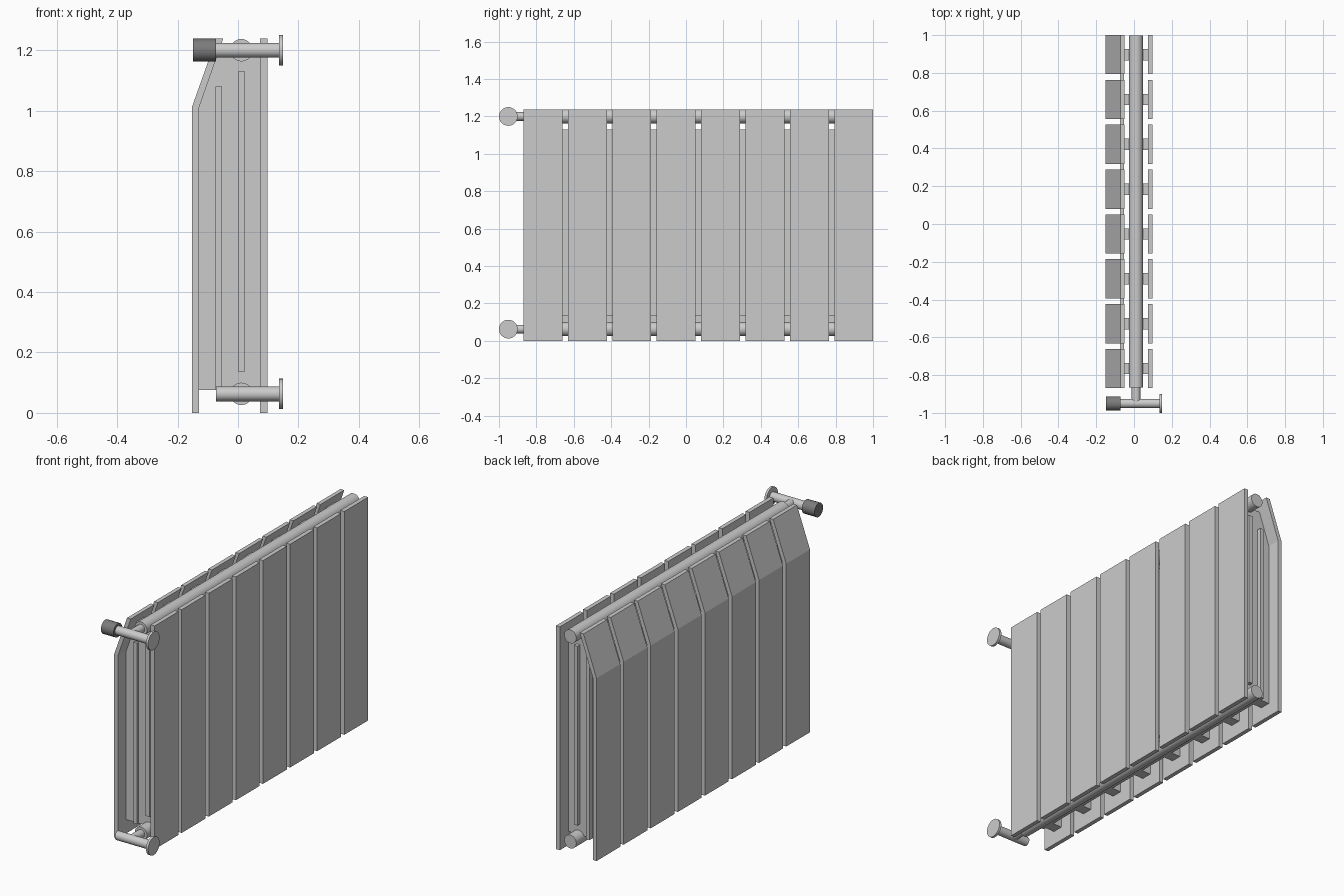
import bpy, math
from mathutils import Vector

if "Cube" in bpy.data.objects:
    bpy.data.objects.remove(bpy.data.objects["Cube"])

PITCH, FIRST, COUNT = 0.2374, -0.765, 8
PIPE_X, LOW_Z, TOP_Z = 0.011, 0.063, 1.2


def prism(name, pts, y0, y1):
    """Extrude an x/z outline along y."""
    n = len(pts)
    verts = [(x, y0, z) for x, z in pts] + [(x, y1, z) for x, z in pts]
    faces = [tuple(range(n)), tuple(range(2 * n - 1, n - 1, -1))]
    faces += [(i, i + n, (i + 1) % n + n, (i + 1) % n) for i in range(n)]
    me = bpy.data.meshes.new(name)
    me.from_pydata(verts, [], faces)
    ob = bpy.data.objects.new(name, me)
    bpy.context.collection.objects.link(ob)
    return ob


def box(name, x0, x1, y0, y1, z0, z1):
    return prism(name, [(x0, z0), (x1, z0), (x1, z1), (x0, z1)], y0, y1)


def rod(name, a, b, r, sides=32):
    a, b = Vector(a), Vector(b)
    bpy.ops.mesh.primitive_cylinder_add(vertices=sides, radius=r, depth=(b - a).length,
                                        location=(a + b) / 2)
    ob = bpy.context.object
    ob.name = name
    ob.rotation_euler = (b - a).to_track_quat('Z', 'Y').to_euler()
    bpy.ops.object.shade_smooth_by_angle(angle=math.radians(35))
    return ob


# Repeating sections: flat plate, bent plate and the web joining them
bent = [(-0.152, 0), (-0.129, 0), (-0.129, 1.01), (-0.049, 1.238),
        (-0.072, 1.238), (-0.152, 1.013)]
web = [(-0.13, 0.076), (0.074, 0.076), (0.074, 1.19), (-0.066, 1.19), (-0.13, 1.008)]
for i in range(COUNT):
    c = FIRST + i * PITCH
    box(f"flat_plate_{i}", 0.073, 0.097, c - 0.104, c + 0.104, 0, 1.238)
    prism(f"bent_plate_{i}", bent, c - 0.104, c + 0.104)
    prism(f"web_{i}", web, c - 0.03, c + 0.03)

# Inner fins running through all sections
box("center_fin", 0.0, 0.023, -0.81, 0.95, 0.137, 1.13)
box("side_fin", -0.074, -0.053, -0.81, 0.95, 0.076, 1.08)

# Collector pipes, with stub, valve body and wall flange on each
for label, z in (("lower", LOW_Z), ("upper", TOP_Z)):
    rod(f"{label}_pipe", (PIPE_X, -0.866, z), (PIPE_X, 0.998, z), 0.037)
    rod(f"{label}_stub", (PIPE_X, -0.95, z), (PIPE_X, -0.86, z), 0.023)
    rod(f"{label}_valve", (-0.073, -0.95, z), (0.138, -0.95, z), 0.0245)
    rod(f"{label}_flange", (0.136, -0.95, z), (0.149, -0.95, z), 0.05)

# Dark regulator knob
knob = rod("knob", (-0.149, -0.95, TOP_Z), (-0.072, -0.95, TOP_Z), 0.038)
dark = bpy.data.materials.new("dark_grey")
dark.diffuse_color = (0.2, 0.2, 0.2, 1)
dark.use_nodes = True
dark.node_tree.nodes["Principled BSDF"].inputs["Base Color"].default_value = dark.diffuse_color
knob.data.materials.append(dark)
